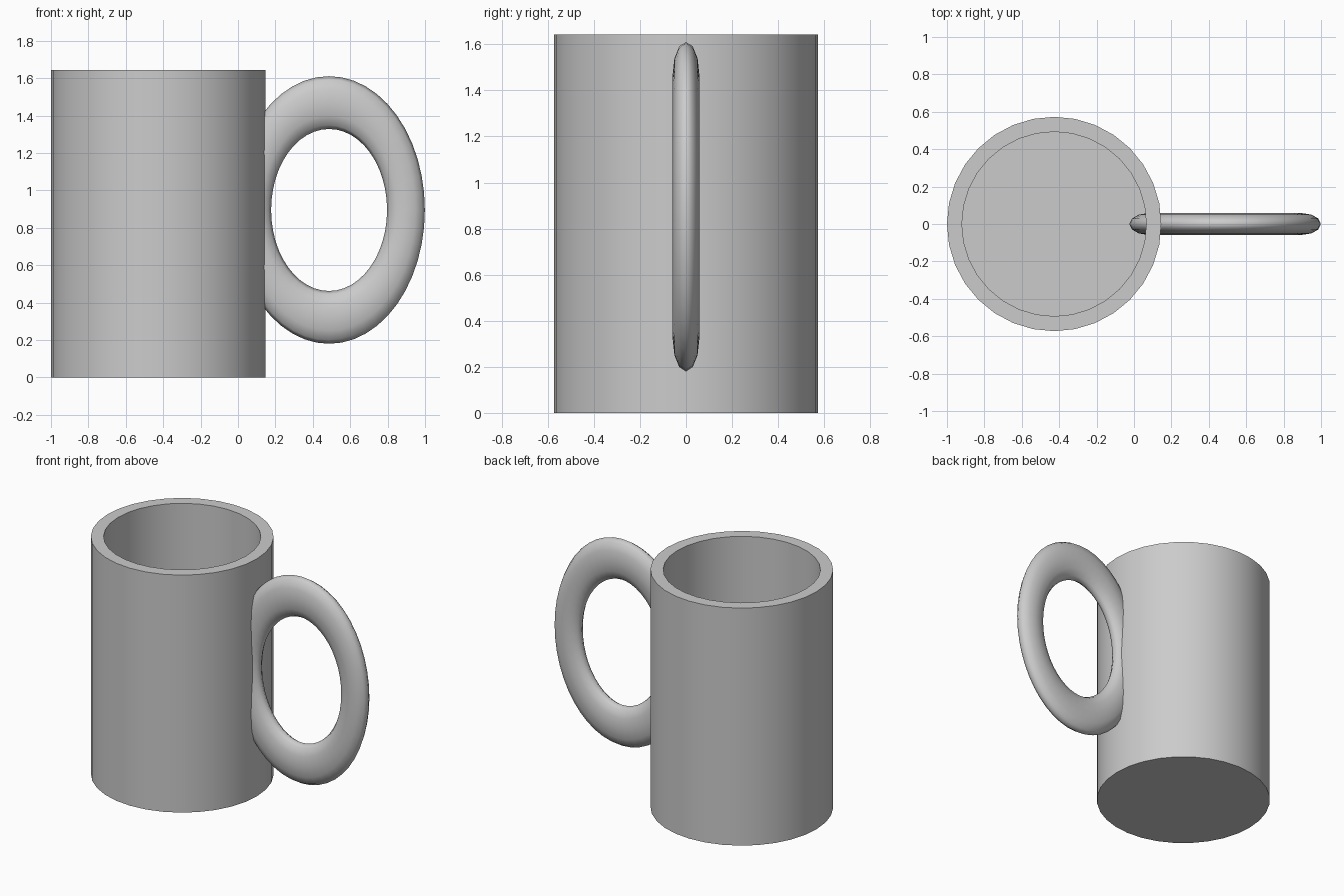
import bpy, bmesh, math

if "Cube" in bpy.data.objects:
    bpy.data.objects.remove(bpy.data.objects["Cube"])

CX, R_OUT, R_IN, HEIGHT, FLOOR, SIDES = -0.427, 0.573, 0.493, 1.643, 0.1, 32


def ring(bm, radius, z):
    return [bm.verts.new((CX + radius * math.cos(2 * math.pi * i / SIDES),
                          radius * math.sin(2 * math.pi * i / SIDES), z))
            for i in range(SIDES)]


def smooth(obj, angle):
    bpy.ops.object.select_all(action='DESELECT')
    obj.select_set(True)
    bpy.context.view_layer.objects.active = obj
    bpy.ops.object.shade_smooth_by_angle(angle=math.radians(angle))


# Cup body: outer wall, flat rim, inner wall, with closed base and floor
bm = bmesh.new()
rings = [ring(bm, r, z) for r, z in
         [(R_OUT, 0), (R_OUT, HEIGHT), (R_IN, HEIGHT), (R_IN, FLOOR)]]
for a, b in zip(rings, rings[1:]):
    for i in range(SIDES):
        j = (i + 1) % SIDES
        bm.faces.new((a[i], a[j], b[j], b[i]))
bm.faces.new(rings[0][::-1])
bm.faces.new(rings[-1])
bmesh.ops.recalc_face_normals(bm, faces=bm.faces)
mesh = bpy.data.meshes.new("cup_body")
bm.to_mesh(mesh)
bm.free()
body = bpy.data.objects.new("cup_body", mesh)
bpy.context.collection.objects.link(body)
smooth(body, 40)

# Handle: upright stretched torus that runs through the cup wall
bpy.ops.mesh.primitive_torus_add(major_radius=0.411, minor_radius=0.101,
                                 major_segments=48, minor_segments=12,
                                 location=(0.487, 0, 0.895),
                                 rotation=(math.pi / 2, 0, 0))
handle = bpy.context.object
handle.name = "handle"
handle.scale = (1, 1.397, 0.575)
bpy.ops.object.transform_apply(location=False, rotation=True, scale=True)
smooth(handle, 80)
